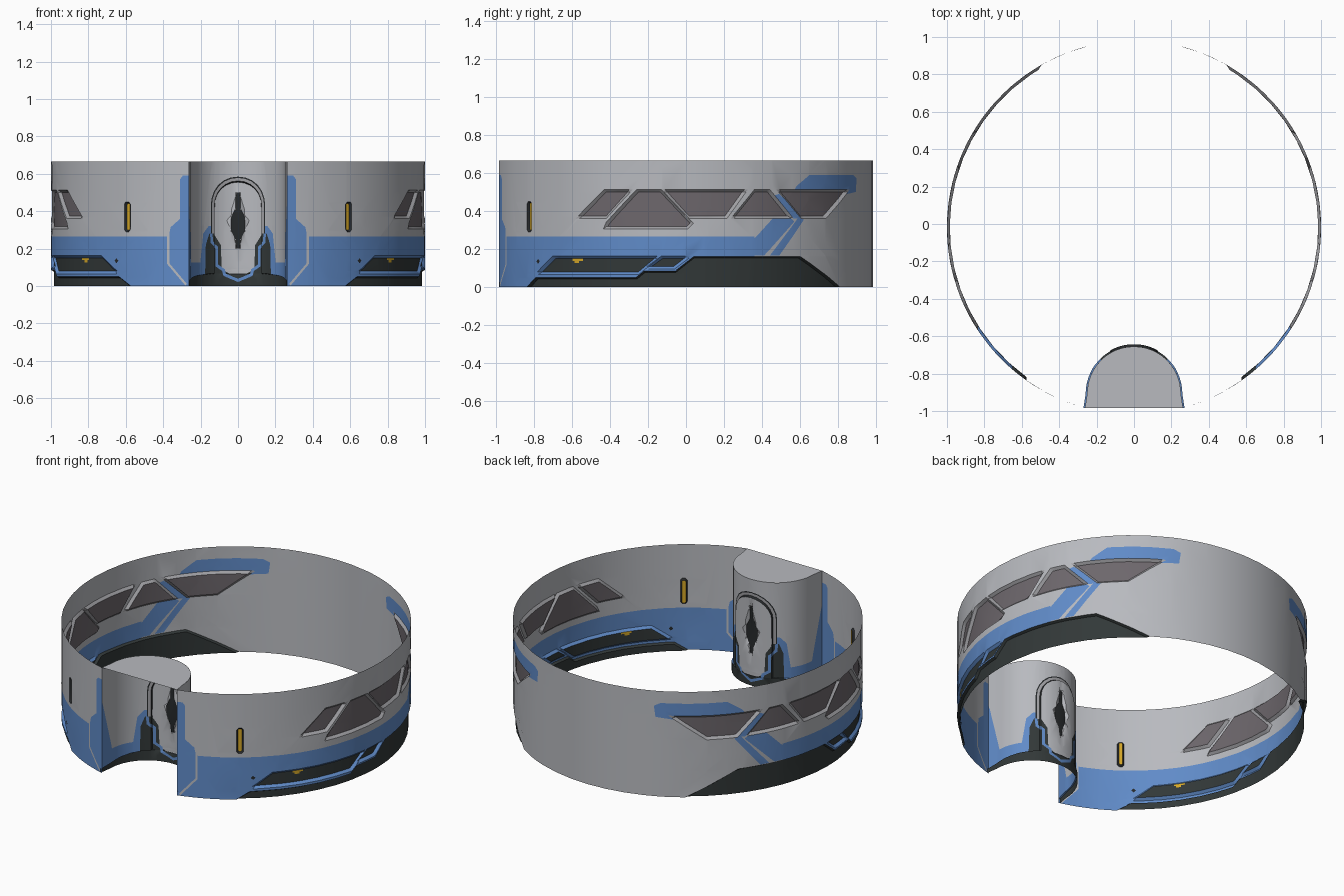
import bpy, bmesh, math
from mathutils import Vector

if "Cube" in bpy.data.objects:
    bpy.data.objects.remove(bpy.data.objects["Cube"])

H, CY, R = 0.665, -0.018, 0.25          # wall height, ring centre y, alcove radius
A0 = math.asin(0.262)                   # ring angle where the alcove opens
ARC = R * math.pi / 2


def lin(c):
    return tuple(((v / 255 + 0.055) / 1.055) ** 2.4 for v in c) + (1,)


COLORS = [("wall_grey", (184, 186, 191)), ("blue_paint", (96, 139, 200)),
          ("dark_base", (50, 56, 56)), ("window_glass", (109, 103, 108)),
          ("frame_grey", (160, 160, 164)), ("yellow_light", (214, 168, 40)),
          ("black_trim", (38, 41, 43))]
MATS = []
for name, c in COLORS:
    m = bpy.data.materials.new(name)
    m.diffuse_color = lin(c)
    m.use_nodes = True
    m.node_tree.nodes["Principled BSDF"].inputs["Base Color"].default_value = m.diffuse_color
    MATS.append(m)
GREY, BLUE, DARK, GLASS, FRAME, YELLOW, BLACK = range(7)


# ---- helpers: panels are convex outlines drawn on an unrolled sheet (u, z)
def Y(*pts):                            # side-view (y, z) -> (angle, z)
    return [(math.acos(max(-1, min(1, CY - y))), z) for y, z in pts]


def X(*pts):                            # front-view (x, z) -> (angle, z)
    return [(math.asin(x), z) for x, z in pts]


def panel(pts, mat, depth=0.0, w=0.0, edge=None):
    n = len(pts)
    area = sum(pts[i][0] * pts[(i + 1) % n][1] - pts[(i + 1) % n][0] * pts[i][1] for i in range(n))
    if area < 0:
        pts = pts[::-1]
    lines = []
    for i in range(n):
        p, q = Vector(pts[i]), Vector(pts[(i + 1) % n])
        d = (q - p).normalized()
        lines.append((p, Vector((-d.y, d.x))))      # inward normal
    return dict(lines=lines, mat=mat, depth=depth, w=w, edge=mat if edge is None else edge)


def stroke(pts, width, mat, depth=0.0):
    out = []
    for a, b in zip(pts, pts[1:]):
        a, b = Vector(a), Vector(b)
        d = (b - a).normalized() * width / 2
        s = Vector((-d.y, d.x))
        a, b = a - d * 0.6, b + d * 0.6
        out.append(panel([tuple(v) for v in (a - s, b - s, b + s, a + s)], mat, depth))
    return out


def inside(p, L):
    return min((p - o).dot(n) for o, n in L["lines"])


def sheet(name, u0, u1, cols, panels, place):
    """Cut panels into a flat sheet, colour and recess them, then bend it and mirror it."""
    bm = bmesh.new()
    us = [u0 + (u1 - u0) * i / cols for i in range(cols + 1)]
    vs = [(bm.verts.new((u, 0, 0)), bm.verts.new((u, H, 0))) for u in us]
    for a, b in zip(vs, vs[1:]):
        bm.faces.new((a[0], b[0], b[1], a[1]))
    for L in panels:
        faces = [f for f in bm.faces if not any(
            all((v.co.xy - o).dot(n) <= 1e-5 for v in f.verts) for o, n in L["lines"])]
        if not faces:
            continue
        geom = list({e for f in faces for e in (*f.verts, *f.edges, f)})
        for off in ([0, L["w"]] if L["w"] else [0]):
            for o, n in L["lines"]:
                c = o + n * off
                geom = bmesh.ops.bisect_plane(bm, geom=geom, dist=1e-5, plane_co=(c.x, c.y, 0),
                                              plane_no=(n.x, n.y, 0))["geom"]
    bmesh.ops.remove_doubles(bm, verts=bm.verts[:], dist=2e-4)
    for f in bm.faces:
        p = f.calc_center_median().xy
        for L in panels:
            d = inside(p, L)
            if d > 0:
                f.material_index = L["edge"] if d < L["w"] else L["mat"]
    for v in bm.verts:
        p, deep, high = v.co.xy, 0, 0
        for L in panels:
            if L["depth"]:
                d = inside(p, L)
                k = L["depth"] * (max(0, min(1, d / L["w"])) if L["w"] else float(d > -2e-4))
                deep, high = max(deep, k), min(high, k)
        v.co.z = deep + high
    for v in bm.verts:
        v.co = place(v.co.x, v.co.y, v.co.z)
    me = bpy.data.meshes.new(name)
    bm.to_mesh(me)
    bm.free()
    for m in MATS:
        me.materials.append(m)
    ob = bpy.data.objects.new(name, me)
    bpy.context.collection.objects.link(ob)
    bpy.ops.object.select_all(action='DESELECT')
    ob.select_set(True)
    bpy.context.view_layer.objects.active = ob
    bpy.ops.object.shade_smooth_by_angle(angle=math.radians(30))
    ob.modifiers.new("mirror", 'MIRROR').use_clip = True
    return ob


# ---- round outer wall
def ring_place(a, z, d):
    return Vector(((1 - d) * math.sin(a), CY - (1 - d) * math.cos(a), z))


ring = []
# blue paint: low band, columns beside the alcove, diagonal stripes, rear patch
ring.append(panel([(0.2, -0.1), (0.2, 0.265)] + Y((0.38, 0.265), (0.36, 0.15), (0.36, -0.1)), BLUE))
ring.append(panel(X((0.2, 0.2), (0.2, 0.59), (0.295, 0.59), (0.31, 0.57), (0.31, 0.2)), BLUE))
ring.append(panel(X((0.3, 0.2), (0.3, 0.395), (0.345, 0.37), (0.365, 0.31), (0.42, 0.26), (0.42, 0.2)), BLUE))
ring.append(panel(Y((0.35, 0.165), (0.41, 0.165), (0.57, 0.345), (0.55, 0.365), (0.46, 0.365), (0.36, 0.255)), BLUE))
ring.append(panel(Y((0.44, 0.165), (0.49, 0.165), (0.62, 0.355), (0.59, 0.365)), BLUE))
ring.append(panel(Y((0.46, 0.48), (0.49, 0.49), (0.62, 0.36), (0.55, 0.36)), BLUE))
ring.append(panel(Y((0.56, 0.49), (0.58, 0.53), (0.65, 0.59), (0.88, 0.59), (0.897, 0.57), (0.893, 0.5), (0.85, 0.49)), BLUE))
ring += stroke(X((0.367, 0.31), (0.373, 0.28), (0.373, 0.12), (0.28, 0.01)), 0.012, GREY)
# dark recessed base
for pts in ([(-0.88, -0.05), (-0.79, 0.05), (-0.1, 0.05), (-0.1, -0.05)],
            [(-0.29, -0.05), (-0.27, 0.045), (-0.22, 0.085), (0.1, 0.085), (0.1, -0.05)],
            [(-0.09, -0.05), (-0.05, 0.09), (0.04, 0.16), (0.64, 0.16), (0.81, 0), (0.86, -0.05)]):
    ring.append(panel(Y(*pts), DARK, 0.015, 0.008))
# side panels with blue rims and yellow markers
ring.append(panel(Y((-0.795, 0.065), (-0.70, 0.163), (-0.13, 0.163), (-0.25, 0.065)), DARK, 0.015, 0.014, BLUE))
ring.append(panel(Y((-0.225, 0.095), (-0.13, 0.163), (0.03, 0.163), (-0.06, 0.095)), DARK, 0.015, 0.014, BLUE))
ring.append(panel(Y((-0.605, 0.138), (-0.605, 0.149), (-0.55, 0.149), (-0.55, 0.138)), YELLOW))
ring.append(panel(Y((-0.595, 0.126), (-0.595, 0.139), (-0.57, 0.139), (-0.57, 0.126)), YELLOW))
ring.append(panel(Y((-0.787, 0.135), (-0.778, 0.148), (-0.769, 0.135), (-0.778, 0.122)), BLACK))
# slanted windows
for pts in ([(-0.58, 0.36), (-0.43, 0.513), (-0.28, 0.513), (-0.42, 0.36)],
            [(-0.435, 0.305), (-0.42, 0.34), (-0.26, 0.513), (-0.13, 0.513), (0.04, 0.335), (0.01, 0.305)],
            [(-0.13, 0.513), (0.325, 0.513), (0.215, 0.36), (0.01, 0.36)],
            [(0.235, 0.36), (0.36, 0.513), (0.44, 0.513), (0.565, 0.36)],
            [(0.475, 0.513), (0.86, 0.513), (0.735, 0.36), (0.605, 0.36)]):
    ring.append(panel(Y(*pts), GLASS, 0.015, 0.014, FRAME))
# upright wall lamps
a = math.asin(0.592)
ring.append(panel([(a - 0.02, 0.302), (a - 0.01, 0.29), (a + 0.01, 0.29), (a + 0.02, 0.302), (a + 0.02, 0.438),
                   (a + 0.01, 0.45), (a - 0.01, 0.45), (a - 0.02, 0.438)], YELLOW, 0.012, 0.009, BLACK))
sheet("outer_wall", A0, math.pi, 24, ring, ring_place)


# ---- entrance alcove
def alcove_place(t, z, d):
    if t < ARC:
        return Vector(((R + d) * math.sin(t / R), -0.905 + (R + d) * math.cos(t / R), z))
    return Vector((R + d + 0.012 * (t - ARC) / 0.078, -0.905 - (t - ARC), z))


def arch(w, top, bottom):
    n = 12
    pts = [(w * math.cos(math.pi * i / n), top - w + w * math.sin(math.pi * i / n)) for i in range(n + 1)]
    return [(w, bottom)] + pts + [(-w, bottom)]


U1 = ARC + 0.078
alc = []
# blue paint at the mouth, along the floor and beside the door
alc.append(panel([(0.5, -0.1), (0.5, 0.58), (0.46, 0.42), (0.35, 0.12), (0.35, -0.1)], BLUE))
alc.append(panel([(0.4, -0.1), (0.4, 0.125), (0.1, 0.125), (0.1, -0.1)], BLUE))
alc.append(panel([(0.27, -0.1), (0.235, 0.12), (0.21, 0.28), (0.17, 0.32), (0.1, 0.32), (0.1, -0.1)], BLUE))
# dark sill and door jambs
alc.append(panel([(0.6, -0.1)] + [(0.5 * s / 6, 0.025 + 0.045 * math.cos(0.5 * s / 6 * 3.3)) for s in range(6, -7, -1)]
                 + [(-0.6, -0.1)], DARK, 0.008))
# arched door frame and door leaf
alc.append(panel(arch(0.155, 0.585, 0.06), BLACK))
alc.append(panel(arch(0.148, 0.578, 0.06), FRAME))
alc.append(panel(arch(0.132, 0.562, 0.06), GREY, 0.012, 0.007, BLACK))
alc.append(panel([(0.20, -0.1), (0.19, 0.22), (0.165, 0.28), (0.13, 0.28), (0.09, 0.22), (0.08, 0.0), (0.08, -0.1)], DARK))
alc.append(panel([(0.1, 0.03), (0.1, 0.1), (-0.03, 0.02), (-0.03, -0.02)], DARK))
alc += stroke([(0.152, 0.275), (0.148, 0.235), (0.112, 0.205), (0.112, 0.11), (0.075, 0.085), (0.07, 0.06), (0, 0.03)],
              0.016, BLUE)
# slim door handle
alc.append(panel([(0.008, 0.2), (0.012, 0.22), (0.012, 0.48), (0.006, 0.5), (-0.006, 0.5), (-0.012, 0.48),
                  (-0.012, 0.22), (-0.008, 0.2)], BLACK, -0.01))
alc.append(panel([(0.016, 0.25), (0.037, 0.3), (0.037, 0.365), (0.016, 0.41), (-0.016, 0.41), (-0.037, 0.365),
                  (-0.037, 0.3), (-0.016, 0.25)], BLACK, -0.012))
sheet("entrance_alcove", 0, U1, 14, alc, alcove_place)

# ---- flat roof over the alcove
ts = [U1 * i / 14 for i in range(15)]
pts = [alcove_place(t, H, 0) for t in ts]
pts = pts[::-1] + [Vector((-p.x, p.y, p.z)) for p in pts[1:]]
me = bpy.data.meshes.new("alcove_roof")
me.from_pydata([tuple(p) for p in pts], [], [tuple(range(len(pts)))])
me.materials.append(MATS[GREY])
bpy.context.collection.objects.link(bpy.data.objects.new("alcove_roof", me))
